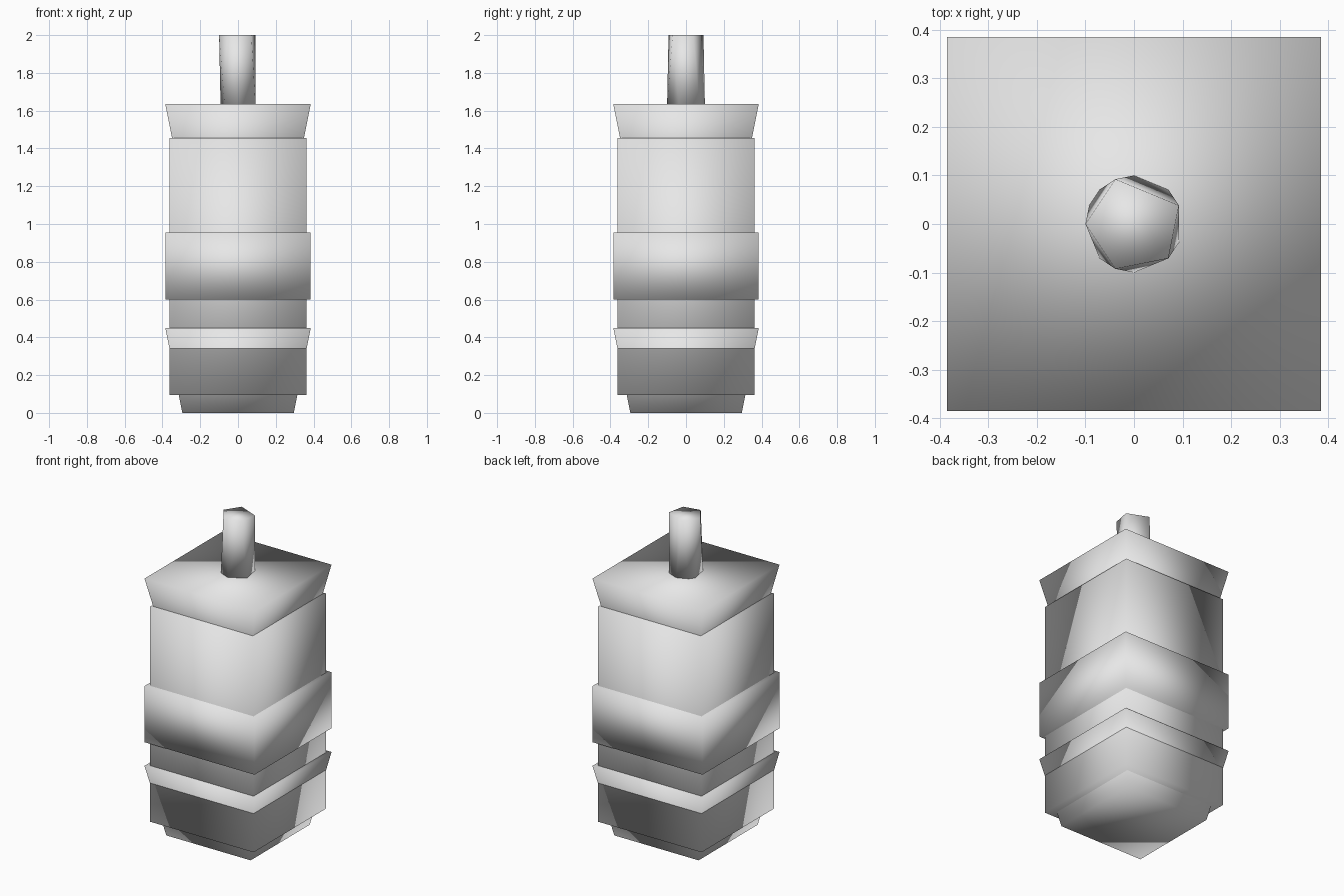
import bpy
import bmesh
from math import cos, sin, radians

cube = bpy.data.objects.get("Cube")
if cube:
    bpy.data.objects.remove(cube, do_unlink=True)

# one plain grey for every part
grey = bpy.data.materials.new("light grey")
grey.use_nodes = True
colour = (0.8, 0.8, 0.8, 1)
grey.diffuse_color = colour
grey.node_tree.nodes["Principled BSDF"].inputs["Base Color"].default_value = colour


def hull(name, points):
    """Smooth shaded convex solid around the points."""
    bm = bmesh.new()
    for p in points:
        bm.verts.new(p)
    bmesh.ops.convex_hull(bm, input=bm.verts)
    bmesh.ops.dissolve_limit(bm, angle_limit=radians(1), verts=bm.verts, edges=bm.edges)
    bmesh.ops.recalc_face_normals(bm, faces=bm.faces)
    for f in bm.faces:
        f.smooth = True
    mesh = bpy.data.meshes.new(name)
    bm.to_mesh(mesh)
    bm.free()
    mesh.materials.append(grey)
    obj = bpy.data.objects.new(name, mesh)
    bpy.context.collection.objects.link(obj)


def square_block(name, z0, half0, z1, half1):
    """Square block, tapered when the two half widths differ."""
    hull(name, [(sx * h, sy * h, z) for z, h in ((z0, half0), (z1, half1))
                for sx in (-1, 1) for sy in (-1, 1)])


def ring(angles, radius, z):
    return [(radius * cos(radians(a)), radius * sin(radians(a)), z) for a in angles]


# flared foot and cap pass inside the straight body
square_block("flared_foot", 0, 0.295, 0.45, 0.385)
square_block("body", 0.095, 0.363, 1.455, 0.363)
square_block("collar", 0.6, 0.385, 0.955, 0.385)
square_block("flared_cap", 1.185, 0.295, 1.635, 0.385)

# faceted stem with a five sided top and a seven sided bottom
hull("stem", ring((22.5, 112.5, 180, 247.5, 315), 0.1, 2)
     + ring((45, 90, 135, 157.5, 225, 270, 337.5), 0.1, 1.63))
